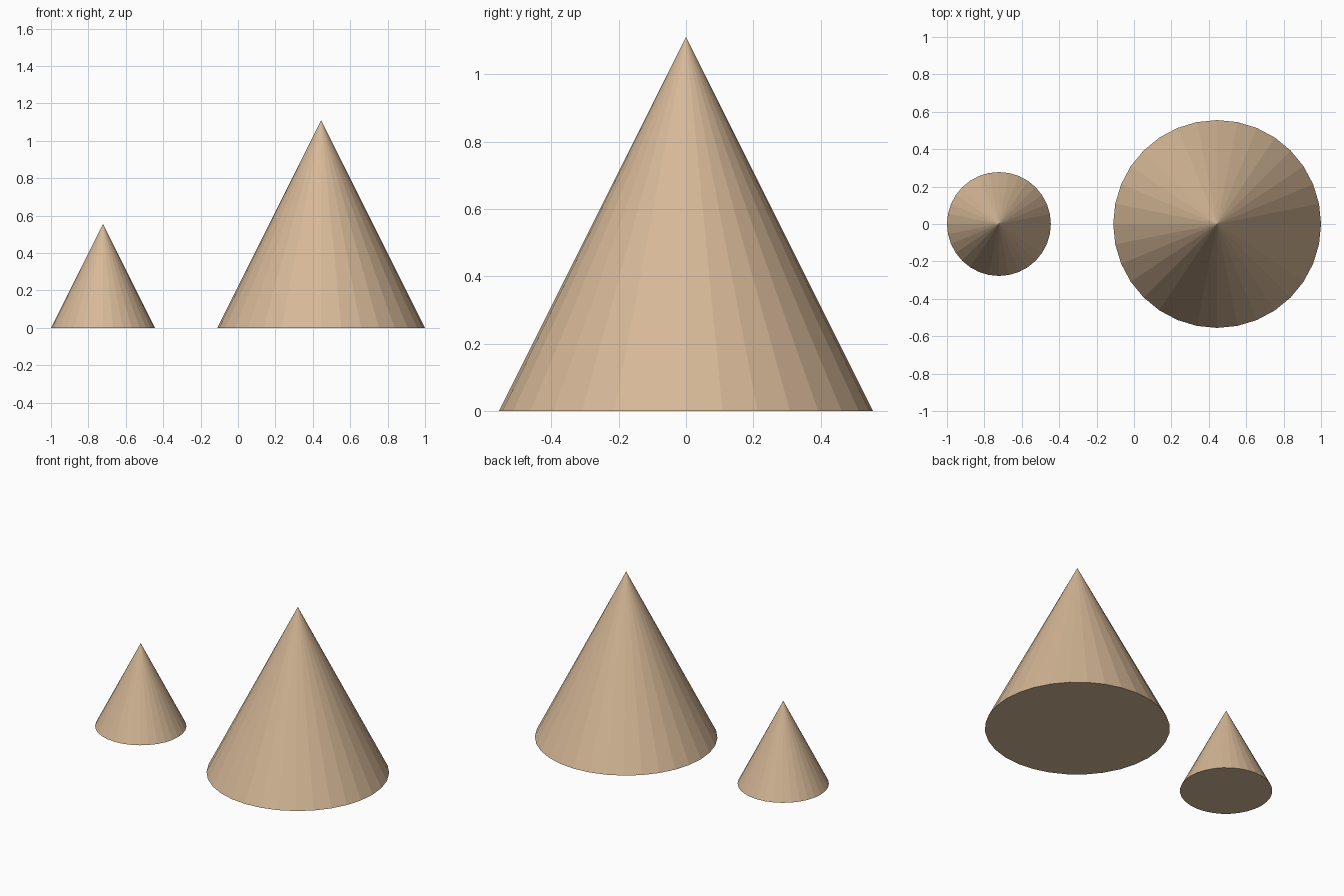
import bpy

if "Cube" in bpy.data.objects:
    bpy.data.objects.remove(bpy.data.objects["Cube"])

tan = bpy.data.materials.new("tan")
tan.diffuse_color = (0.67, 0.48, 0.31, 1)
tan.use_nodes = True
tan.node_tree.nodes["Principled BSDF"].inputs["Base Color"].default_value = tan.diffuse_color


def cone(name, x, radius):
    # closed flat-faced cone standing on the floor, height = diameter
    bpy.ops.mesh.primitive_cone_add(vertices=32, radius1=radius, radius2=0,
                                    depth=2 * radius, location=(x, 0, radius))
    obj = bpy.context.object
    obj.name = name
    obj.data.materials.append(tan)


R = 2 / 3.6
cone("large_cone", 1 - R, R)
cone("small_cone", -1 + R / 2, R / 2)
